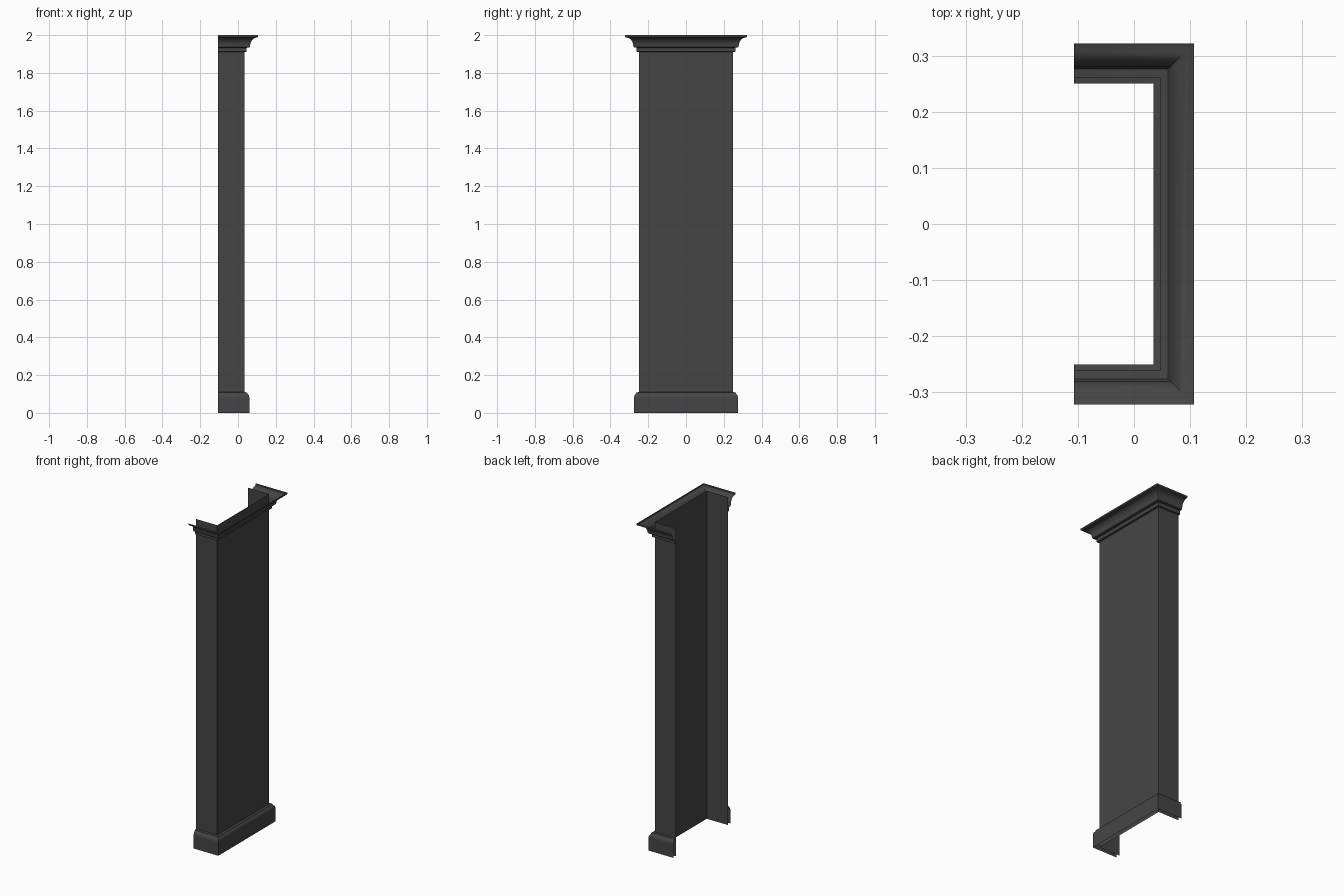
import bpy, bmesh, math

if "Cube" in bpy.data.objects:
    bpy.data.objects.remove(bpy.data.objects["Cube"])

BACK, FACE, HALF = -0.107, 0.035, 0.25   # open back, front face, half width of the shaft

dark = bpy.data.materials.new("dark_grey")
dark.diffuse_color = (0.06, 0.06, 0.06, 1)
dark.use_nodes = True
dark.node_tree.nodes["Principled BSDF"].inputs["Base Color"].default_value = dark.diffuse_color


def sweep(name, profile):
    """Run an (outset, height) profile round the three sides, mitred at corners."""
    bm = bmesh.new()
    rows = []
    for o, z in profile:
        path = [(BACK, -HALF - o), (FACE + o, -HALF - o),
                (FACE + o, HALF + o), (BACK, HALF + o)]
        rows.append([bm.verts.new((x, y, z)) for x, y in path])
    for low, high in zip(rows, rows[1:]):
        for i in range(3):
            bm.faces.new((low[i], low[i + 1], high[i + 1], high[i]))
    mesh = bpy.data.meshes.new(name)
    bm.to_mesh(mesh)
    bm.free()
    mesh.materials.append(dark)
    obj = bpy.data.objects.new(name, mesh)
    bpy.context.collection.objects.link(obj)
    bpy.ops.object.select_all(action='DESELECT')
    obj.select_set(True)
    bpy.context.view_layer.objects.active = obj
    bpy.ops.object.shade_smooth_by_angle(angle=math.radians(30))
    return obj


def arc(cx, cz, rx, rz, a0, a1, n=8):
    """Points on an elliptical arc, angles in degrees."""
    angles = [math.radians(a0 + (a1 - a0) * i / n) for i in range(n + 1)]
    return [(cx + rx * math.cos(a), cz + rz * math.sin(a)) for a in angles]


# Plain three-sided shaft, open at the back
sweep("shaft", [(0, 0), (0, 2)])

# Base moulding: tall plinth, rounded shoulder and small top lip
sweep("base_moulding", [(0.025, 0), (0.025, 0.08)]
      + arc(0.013, 0.08, 0.012, 0.02, 0, 70, 5)
      + [(0.013, 0.108), (0, 0.11)])

# Crown moulding: fillet, step, then a cove flaring to the top edge
sweep("crown_moulding", [(0, 1.91), (0.011, 1.912), (0.011, 1.933),
                         (0.026, 1.935), (0.029, 1.942)]
      + arc(0.066, 1.942, 0.037, 0.045, 180, 90)
      + [(0.072, 1.99), (0.072, 2.0)])
